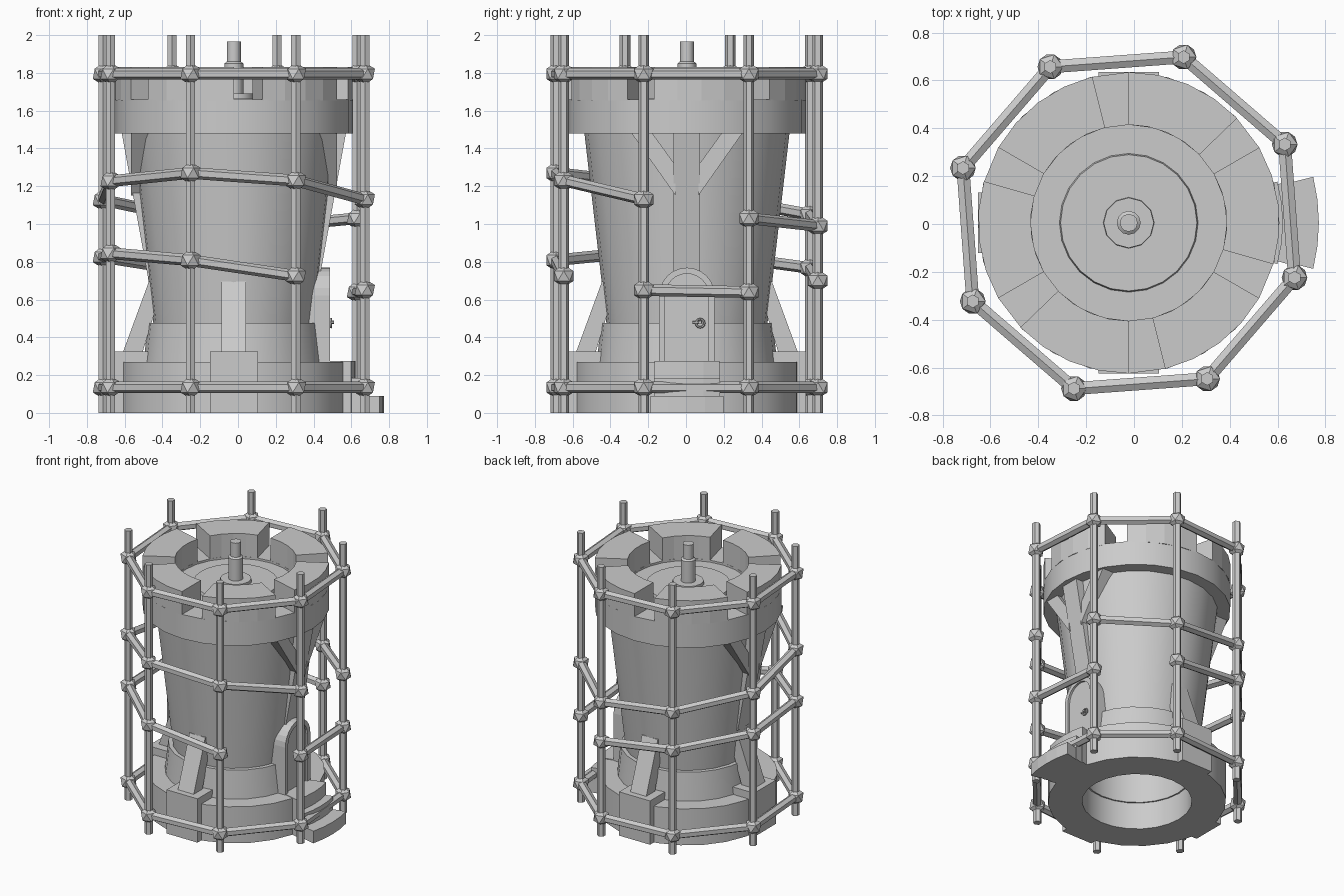
import bpy, bmesh, math
from mathutils import Vector, Matrix

if "Cube" in bpy.data.objects:
    bpy.data.objects.remove(bpy.data.objects["Cube"])

C = Vector((-0.022, 0.005, 0))      # tower axis


def finish(name, bm, smooth=False):
    bmesh.ops.recalc_face_normals(bm, faces=bm.faces)
    me = bpy.data.meshes.new(name)
    bm.to_mesh(me)
    bm.free()
    ob = bpy.data.objects.new(name, me)
    ob.location = C
    bpy.context.collection.objects.link(ob)
    if smooth:
        bpy.ops.object.select_all(action='DESELECT')
        ob.select_set(True)
        bpy.context.view_layer.objects.active = ob
        bpy.ops.object.shade_smooth_by_angle(angle=math.radians(32))
    return ob


def revolve(name, profile, n=24, closed=False, smooth=True):
    """Spin an (r, z) profile; r = 0 points become poles."""
    bm = bmesh.new()
    rings = []
    for r, z in profile:
        if r == 0:
            rings.append([bm.verts.new((0, 0, z))] * n)
        else:
            rings.append([bm.verts.new((r * math.cos(2 * math.pi * i / n),
                                        r * math.sin(2 * math.pi * i / n), z)) for i in range(n)])
    pairs = list(zip(rings, rings[1:])) + ([(rings[-1], rings[0])] if closed else [])
    for a, b in pairs:
        for i in range(n):
            j = (i + 1) % n
            bm.faces.new(list(dict.fromkeys((a[i], a[j], b[j], b[i]))))
    return finish(name, bm, smooth)


def prism(name, pts, h0, h1, plane, deg=0):
    """Extrude a 2D outline: 'rz' along y, 'yz' along r, 'xy' along z; then turn about z."""
    put = {'rz': lambda a, b, h: (a, h, b),
           'yz': lambda a, b, h: (h, a, b),
           'xy': lambda a, b, h: (a, b, h)}[plane]
    bm = bmesh.new()
    lo = [bm.verts.new(put(a, b, h0)) for a, b in pts]
    hi = [bm.verts.new(put(a, b, h1)) for a, b in pts]
    bm.faces.new(lo)
    bm.faces.new(hi)
    n = len(pts)
    for i in range(n):
        j = (i + 1) % n
        bm.faces.new((lo[i], lo[j], hi[j], hi[i]))
    bmesh.ops.rotate(bm, verts=bm.verts, matrix=Matrix.Rotation(math.radians(deg), 3, 'Z'))
    return finish(name, bm)


def arc(r, a0, a1, n):
    return [(r * math.cos(math.radians(a0 + (a1 - a0) * i / n)),
             r * math.sin(math.radians(a0 + (a1 - a0) * i / n))) for i in range(n + 1)]


def sector(name, r0, r1, a0, a1, z0, z1, n=4):
    return prism(name, arc(r1, a0, a1, n) + arc(r0, a1, a0, n), z0, z1, 'xy')


def rod(bm, p, q, r):
    d = q - p
    m = Matrix.Translation((p + q) / 2) @ d.to_track_quat('Z', 'Y').to_matrix().to_4x4()
    bmesh.ops.create_cone(bm, cap_ends=True, segments=6, radius1=r, radius2=r,
                          depth=d.length, matrix=m)


# Tower: foot ring, plinth and flared shaft, hollow from below
revolve('foot_ring', [(.37, 0), (.60, 0), (.60, .27), (.37, .27)], closed=True)
revolve('plinth', [(.36, .2), (.485, .2), (.455, .475), (.36, .475)], closed=True)
revolve('shaft', [(.33, .42), (.42, .42), (.545, 1.50), (.33, 1.50)], closed=True)

# Crown with roof floor and six merlons
revolve('crown', [(0, 1.48), (.63, 1.48), (.63, 1.66), (.41, 1.66), (.41, 1.645),
                  (.29, 1.645), (.285, 1.665), (0, 1.665)])
for k in range(6):
    sector('merlon', .41, .63, 104 + 60 * k, 150 + 60 * k, 1.655, 1.83)

# Mast on the roof
revolve('mast', [(.108, 1.65), (.105, 1.69), (.05, 1.69), (.05, 1.85),
                 (.037, 1.86), (.037, 1.965), (0, 1.965)], n=12)

# Buttresses on front, left and back
for deg in (90, 180, 270):
    prism('buttress_block', [(.45, 0), (.63, 0), (.63, .325), (.45, .325)], -.127, .127, 'rz', deg)
    prism('buttress_strut', [(.595, .30), (.49, .30), (.38, .66), (.41, .70), (.45, .695)],
          -.065, .065, 'rz', deg)

# Crown supports on both sides: post with two diagonal braces
for deg in (0, 180):
    prism('support_post', [(.595, 1.49), (.455, .72), (.40, .72), (.48, 1.49)], -.07, .07, 'rz', deg)
    for s in (-1, 1):
        prism('support_brace', [(.06 * s, 1.15), (.06 * s, 1.31), (.19 * s, 1.49), (.30 * s, 1.49)],
              .43, .545, 'yz', deg)

# Curved steps to the door
for r, hw, z in ((.795, 14, .09), (.70, 14.5, .185), (.645, 15.5, .275)):
    sector('door_step', .45, r, -hw, hw, 0, z)


def arch(hw, z0, zc, n=12):
    return [(-hw, z0), (hw, z0)] + [(y, zc + z) for y, z in arc(hw, 0, 180, n)]


# Arched door frame, door leaf and ring handle
outer, inner = arch(.147, .26, .622), arch(.115, .26, .622)
prism('door_frame', outer[1:] + [outer[0]] + [inner[0]] + inner[1:][::-1], .36, .51, 'yz')
prism('door_leaf', inner, .36, .495, 'yz')
bpy.ops.mesh.primitive_torus_add(major_radius=.022, minor_radius=.006, major_segments=12,
                                 minor_segments=6, rotation=(0, math.pi / 2, 0),
                                 location=C + Vector((.515, .07, .475)))
bpy.context.object.name = 'door_handle'
bm = bmesh.new()
rod(bm, Vector((.48, .07, .48)), Vector((.53, .07, .48)), .009)
rod(bm, Vector((.515, .03, .48)), Vector((.515, .08, .48)), .006)
finish('door_latch', bm)

# Scaffold: eight poles, level rings at top and bottom, two tilted broken rings between
R = .73
ang = [math.radians(26.7 + 45 * k) for k in range(8)]


def at(k, z):
    return Vector((R * math.cos(ang[k % 8]), R * math.sin(ang[k % 8]), z))


for k in range(8):
    bm = bmesh.new()
    rod(bm, at(k, 0), at(k, 2), .028)
    finish('scaffold_pole', bm)

rings = [([.135] * 8, ()),
         ([1.795] * 8, ()),
         ([1.03, .99, 1.05, 1.127, 1.227, 1.27, 1.23, 1.13], (7,)),
         ([.64, .70, .767, .825, .845, .808, .725, .65], (0, 6))]
for heights, gaps in rings:
    rails, joints = bmesh.new(), bmesh.new()
    for k in range(8):
        p, q = at(k, heights[k]), at(k + 1, heights[(k + 1) % 8])
        bmesh.ops.create_icosphere(joints, subdivisions=1, radius=.06,
                                   matrix=Matrix.Translation(p))
        if k not in gaps:
            rod(rails, p, q, .031)
    finish('scaffold_rails', rails)
    finish('scaffold_joints', joints)
